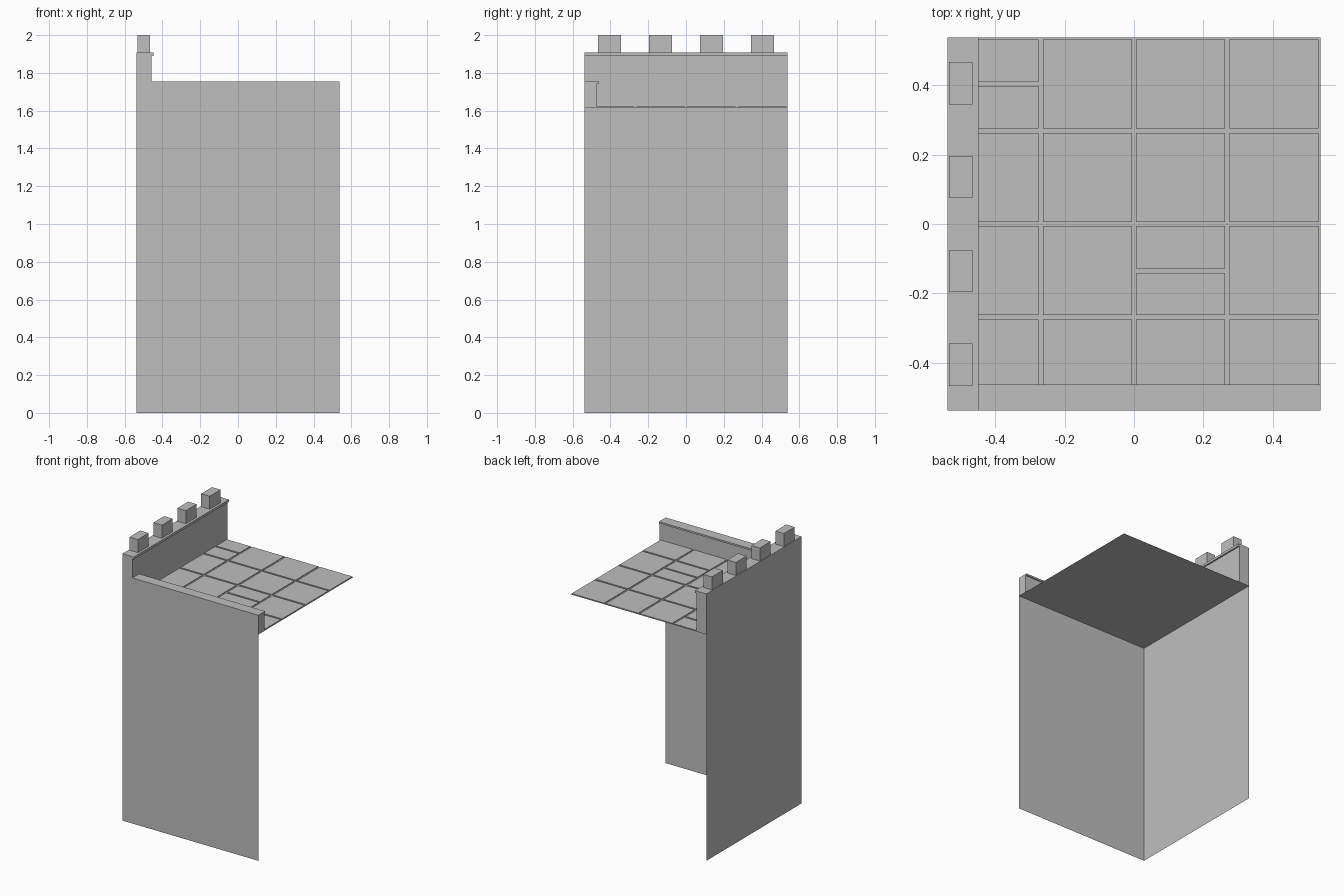
import bpy, bmesh
from math import radians

HALF = 0.5375      # half of the square footprint
FLOOR = 1.617      # floor slab level
TILE_H = 0.005     # tile thickness
PITCH, GAP = 0.2688, 0.0125

if "Cube" in bpy.data.objects:
    bpy.data.objects.remove(bpy.data.objects["Cube"])

stone = bpy.data.materials.new("grey stone")
stone.use_nodes = True
colour = (0.52, 0.52, 0.52, 1)
stone.diffuse_color = colour
stone.node_tree.nodes["Principled BSDF"].inputs["Base Color"].default_value = colour


def finish(name, bm):
    mesh = bpy.data.meshes.new(name)
    bm.to_mesh(mesh)
    bm.free()
    mesh.materials.append(stone)
    obj = bpy.data.objects.new(name, mesh)
    bpy.context.collection.objects.link(obj)
    return obj


def add_box(bm, x0, x1, y0, y1, z0, z1):
    cube = bmesh.ops.create_cube(bm, size=1)
    bmesh.ops.scale(bm, verts=cube["verts"], vec=(x1 - x0, y1 - y0, z1 - z0))
    bmesh.ops.translate(bm, verts=cube["verts"],
                        vec=((x0 + x1) / 2, (y0 + y1) / 2, (z0 + z1) / 2))


def wall(name, top, thick, lip, lip_h):
    """Thin outer wall sheet carrying a solid parapet with an inner lip."""
    profile = [(0, 0), (0, top), (thick + lip, top), (thick + lip, top - lip_h),
               (thick, top - lip_h), (thick, FLOOR)]
    bm = bmesh.new()
    start, end = ([bm.verts.new((x, d - HALF, z)) for d, z in profile]
                  for x in (-HALF, HALF))
    for i in range(len(profile) - 1):
        bm.faces.new((start[i], end[i], end[i + 1], start[i + 1]))
    # Close the parapet ends above floor level
    for x, ring in ((-HALF, start), (HALF, end)):
        loop = [bm.verts.new((x, -HALF, FLOOR))] + ring[1:]
        bm.faces.new(loop if x < 0 else loop[::-1])
    return finish(name, bm)


# Walls: low parapet in front, taller one at the side
wall("front_wall", 1.755, 0.067, 0.009, 0.012)
side = wall("side_wall", 1.907, 0.079, 0.011, 0.017)
side.rotation_euler.z = radians(-90)

# Merlons on the side wall
for i in range(4):
    y = (i - 1.5) * 0.2705
    bm = bmesh.new()
    add_box(bm, -0.532, -0.465, y - 0.061, y + 0.061, 1.907, 2.0)
    finish(f"merlon_{i + 1}", bm)

# Floor slab
bm = bmesh.new()
bmesh.ops.create_grid(bm, x_segments=1, y_segments=1, size=HALF)
bmesh.ops.translate(bm, verts=bm.verts, vec=(0, 0, FLOOR))
finish("floor_slab", bm)

# Paving tiles, two of them split into halves
bm = bmesh.new()
split_tiles = {(0, 3), (2, 1)}
for col in range(4):
    for row in range(4):
        x0, y0 = ((k - 2) * PITCH + GAP / 2 for k in (col, row))
        x1, y1 = x0 + PITCH - GAP, y0 + PITCH - GAP
        spans = [(y0, y1)]
        if (col, row) in split_tiles:
            mid = (y0 + y1) / 2
            spans = [(y0, mid - GAP / 2), (mid + GAP / 2, y1)]
        for a, b in spans:
            add_box(bm, x0, x1, a, b, FLOOR, FLOOR + TILE_H)
finish("floor_tiles", bm)
